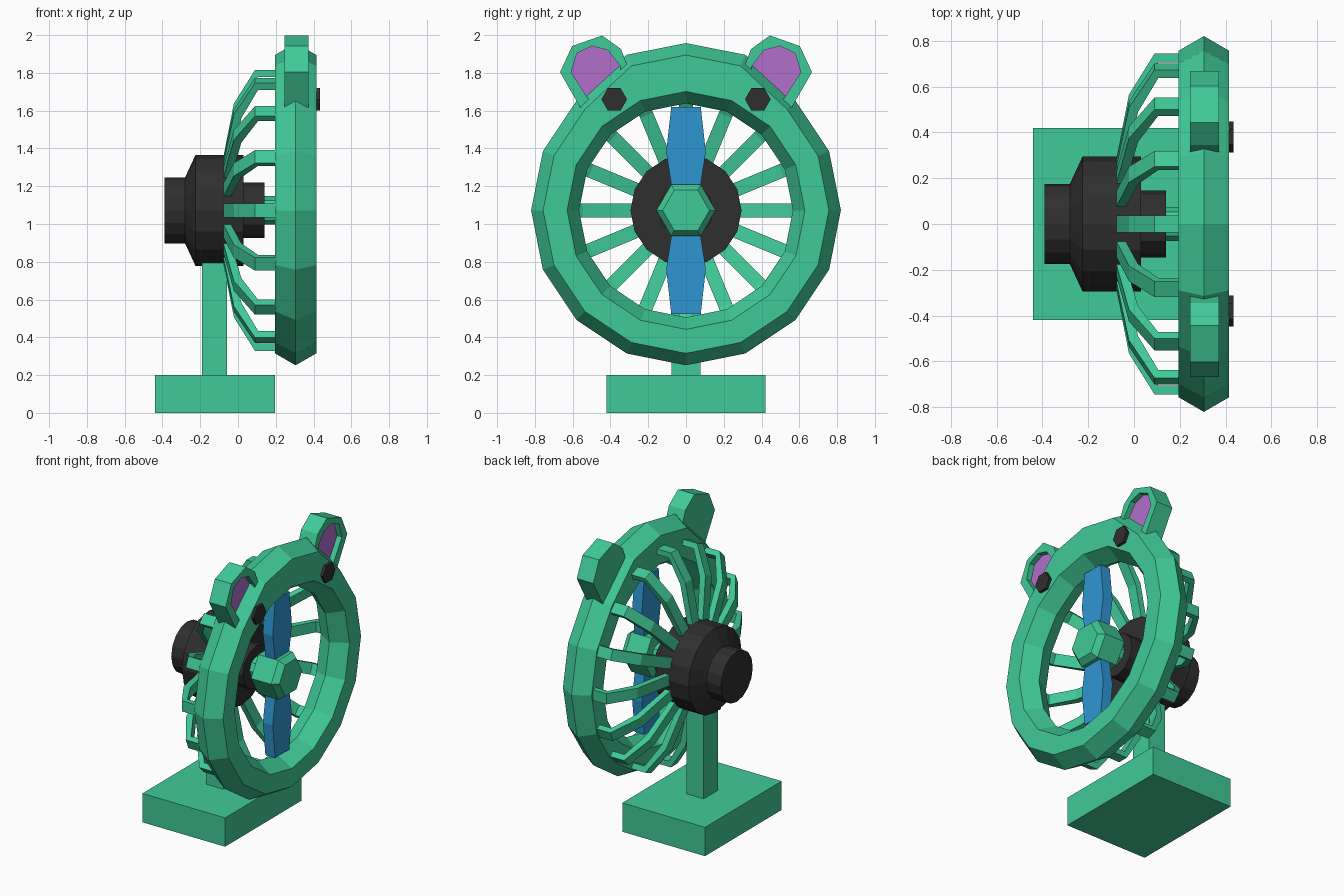
import bpy, bmesh, math
from mathutils import Vector

if "Cube" in bpy.data.objects:
    bpy.data.objects.remove(bpy.data.objects["Cube"])

CZ = 1.072  # height of the fan axis (runs along x)


def material(name, rgb):
    m = bpy.data.materials.new(name)
    m.diffuse_color = (*rgb, 1)
    m.use_nodes = True
    m.node_tree.nodes["Principled BSDF"].inputs["Base Color"].default_value = m.diffuse_color
    return m


GREEN = material("mint green", (0.051, 0.59, 0.314))
BLACK = material("charcoal", (0.028, 0.028, 0.028))
BLUE = material("blade blue", (0.028, 0.305, 0.64))
PURPLE = material("ear purple", (0.45, 0.157, 0.6))


def finish(name, bm, *mats):
    bmesh.ops.recalc_face_normals(bm, faces=bm.faces)
    me = bpy.data.meshes.new(name)
    bm.to_mesh(me)
    bm.free()
    for m in mats:
        me.materials.append(m)
    ob = bpy.data.objects.new(name, me)
    bpy.context.collection.objects.link(ob)
    return ob


def lathe(name, profile, n, mat, y=0, z=CZ, closed=False):
    """Turn (x, radius) profile round the x axis; lift of nothing else."""
    bm = bmesh.new()
    rings = [[bm.verts.new((x, y + r * math.cos(2 * math.pi * i / n),
                            z + r * math.sin(2 * math.pi * i / n)))
              for i in range(n)] for x, r in profile]
    pairs = list(zip(rings, rings[1:]))
    if closed:
        pairs.append((rings[-1], rings[0]))
    else:
        bm.faces.new(rings[0])
        bm.faces.new(rings[-1])
    for a, b in pairs:
        for i in range(n):
            j = (i + 1) % n
            bm.faces.new((a[i], a[j], b[j], b[i]))
    return finish(name, bm, mat)


def prism(bm, pts, offset):
    """Extrude a closed 3D outline by an offset vector."""
    a = [bm.verts.new(p) for p in pts]
    b = [bm.verts.new(Vector(p) + Vector(offset)) for p in pts]
    bm.faces.new(a)
    bm.faces.new(b[::-1])
    for i in range(len(a)):
        j = (i + 1) % len(a)
        bm.faces.new((a[i], a[j], b[j], b[i]))


def box(name, x0, x1, hy, z0, z1, mat):
    bm = bmesh.new()
    prism(bm, [(x0, -hy, z0), (x1, -hy, z0), (x1, hy, z0), (x0, hy, z0)], (0, 0, z1 - z0))
    return finish(name, bm, mat)


# Stand
box("base", -0.44, 0.195, 0.42, 0, 0.2, GREEN)
box("stand_post", -0.19, -0.058, 0.077, 0.2, 0.9, GREEN)

# Motor housing, shaft and nose hub
lathe("motor_housing", [(-0.39, 0.175), (-0.28, 0.175), (-0.225, 0.294), (0.03, 0.294)], 16, BLACK)
lathe("motor_shaft", [(0.02, 0.147), (0.14, 0.147)], 12, BLACK)
lathe("hub_axle", [(0.13, 0.075), (0.23, 0.075)], 8, GREEN)
lathe("hub_nose", [(0.21, 0.157), (0.365, 0.157), (0.405, 0.124)], 6, GREEN)

# Front ring: six-sided torus whose outer top bulges up between the ears
prof = [(0.305 + 0.127 * math.sin(math.pi * k / 3), 0.693 + 0.127 * math.cos(math.pi * k / 3))
        for k in range(6)]
ring = lathe("front_ring", prof, 16, GREEN, closed=True)
for v in ring.data.vertices:
    if math.hypot(v.co.y, v.co.z - CZ) > 0.74 and abs(v.co.y) < 0.35 and v.co.z > CZ:
        v.co.z += 0.066

# Sixteen bent cage spokes
path = [(-0.09, 0.22), (-0.022, 0.565), (0.09, 0.744), (0.21, 0.744),
        (0.21, 0.705), (0.106, 0.705), (0.018, 0.545), (-0.05, 0.22)]
bm = bmesh.new()
W = 0.074
for i in range(16):
    a = math.pi * i / 8
    c, s = math.cos(a), math.sin(a)
    prism(bm, [(x, r * c + s * W / 2, CZ + r * s - c * W / 2) for x, r in path],
          (0, -s * W, c * W))
finish("cage_spokes", bm, GREEN)

# Two fan blades
half = [(0.07, 0.09), (0.105, 0.31), (0.078, 0.548)]
for name, s in (("upper_blade", 1), ("lower_blade", -1)):
    bm = bmesh.new()
    outline = [(-w, r) for w, r in half] + [(0, 0.548)] + [(w, r) for w, r in half[::-1]]
    prism(bm, [(0.265, w, CZ + s * r) for w, r in outline], (0.075, 0, 0))
    finish(name, bm, BLUE)

# Ears: raised rim round a recessed purple face, feet buried in the ring
outer = [(0.50, 1.56), (0.561, 1.619), (0.667, 1.804), (0.603, 1.942),
         (0.444, 1.998), (0.344, 1.926), (0.307, 1.83), (0.30, 1.70)]
inner = [(0.46, 1.60), (0.524, 1.672), (0.608, 1.804), (0.577, 1.905),
         (0.497, 1.942), (0.413, 1.92), (0.349, 1.836), (0.33, 1.72)]
for side, s in (("left", -1), ("right", 1)):
    bm = bmesh.new()
    back, rim, lip, deep = [[bm.verts.new((x, s * y, z)) for y, z in pts]
                            for x, pts in ((0.245, outer), (0.372, outer),
                                           (0.372, inner), (0.335, inner))]
    bm.faces.new(back)
    for a, b in ((back, rim), (rim, lip), (lip, deep)):
        for i in range(8):
            j = (i + 1) % 8
            bm.faces.new((a[i], a[j], b[j], b[i]))
    bm.faces.new(deep).material_index = 1
    finish(side + "_ear", bm, GREEN, PURPLE)
    # Eye stud
    lathe(side + "_eye", [(0.405, 0.068), (0.435, 0.068)], 6, BLACK, y=s * 0.38, z=1.66)
